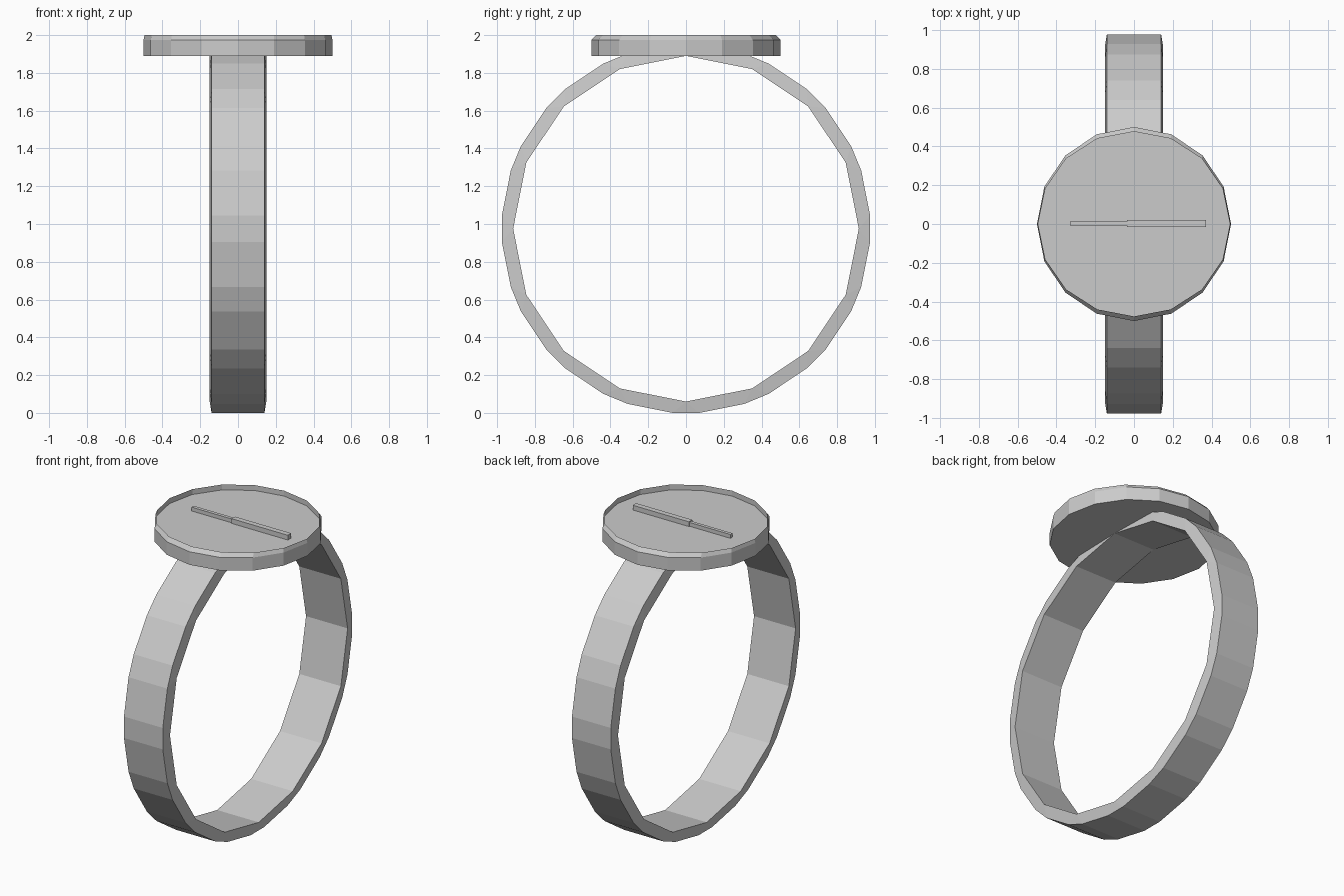
import bpy, bmesh
from math import sin, cos, radians, pi

cube = bpy.data.objects.get("Cube")
if cube:
    bpy.data.objects.remove(cube, do_unlink=True)

SIDES = 16
STEP = 2 * pi / SIDES

metal = bpy.data.materials.new("grey metal")
metal.use_nodes = True
GREY = (0.6, 0.6, 0.6, 1)
metal.diffuse_color = GREY
metal.node_tree.nodes["Principled BSDF"].inputs["Base Color"].default_value = GREY


def finish(name, bm):
    bmesh.ops.recalc_face_normals(bm, faces=bm.faces)
    mesh = bpy.data.meshes.new(name)
    bm.to_mesh(mesh)
    bm.free()
    mesh.materials.append(metal)
    obj = bpy.data.objects.new(name, mesh)
    bpy.context.collection.objects.link(obj)
    return obj


# Hoop: plain inner corners, clipped outer corners, slightly narrower outside
def make_hoop(centre, inner, outer, half_in, half_out, clip):
    bm = bmesh.new()

    def pair(radius, angle, half):
        y, z = radius * sin(angle), centre + radius * cos(angle)
        return [bm.verts.new((s * half, y, z)) for s in (-1, 1)]

    corners = [[pair(inner, i * STEP, half_in),
                pair(outer, i * STEP - clip, half_out),
                pair(outer, i * STEP + clip, half_out)] for i in range(SIDES)]
    for i, (core, before, after) in enumerate(corners):
        next_core, next_before, _ = corners[(i + 1) % SIDES]
        for (a, b) in ((core, next_core), (before, after), (after, next_before)):
            bm.faces.new((a[0], a[1], b[1], b[0]))
        for s in (0, 1):
            bm.faces.new((core[s], before[s], after[s]))
            bm.faces.new((core[s], after[s], next_before[s], next_core[s]))
    return finish("hoop", bm)


# Disc: stacked rings give the wall, the sloped lip and the sunken floor
def make_disc(levels):
    bm = bmesh.new()
    rings = [[bm.verts.new((rx * cos(i * STEP), ry * sin(i * STEP), z))
              for i in range(SIDES)] for rx, ry, z in levels]
    for low, high in zip(rings, rings[1:]):
        for i in range(SIDES):
            j = (i + 1) % SIDES
            bm.faces.new((low[i], low[j], high[j], high[i]))
    bm.faces.new(rings[0])
    bm.faces.new(rings[-1])
    return finish("signet_disc", bm)


# Raised bars on the disc floor
def make_bar(name, low, high):
    bm = bmesh.new()
    bmesh.ops.create_cube(bm, size=1)
    for v in bm.verts:
        v.co = [h if c > 0 else l for c, l, h in zip(v.co, low, high)]
    return finish(name, bm)


FLOOR = 1.965
make_hoop(0.975, 0.915, 0.9775, 0.15, 0.14, radians(4.1))
make_disc([(0.5, 0.5, 1.89), (0.5, 0.5, 1.975),
           (0.495, 0.476, 2.0), (0.495, 0.476, FLOOR)])
make_bar("narrow_bar", (-0.33, -0.008, FLOOR - 0.01), (-0.03, 0.014, 1.99))
make_bar("wide_bar", (-0.035, -0.015, FLOOR - 0.01), (0.37, 0.02, 1.996))
